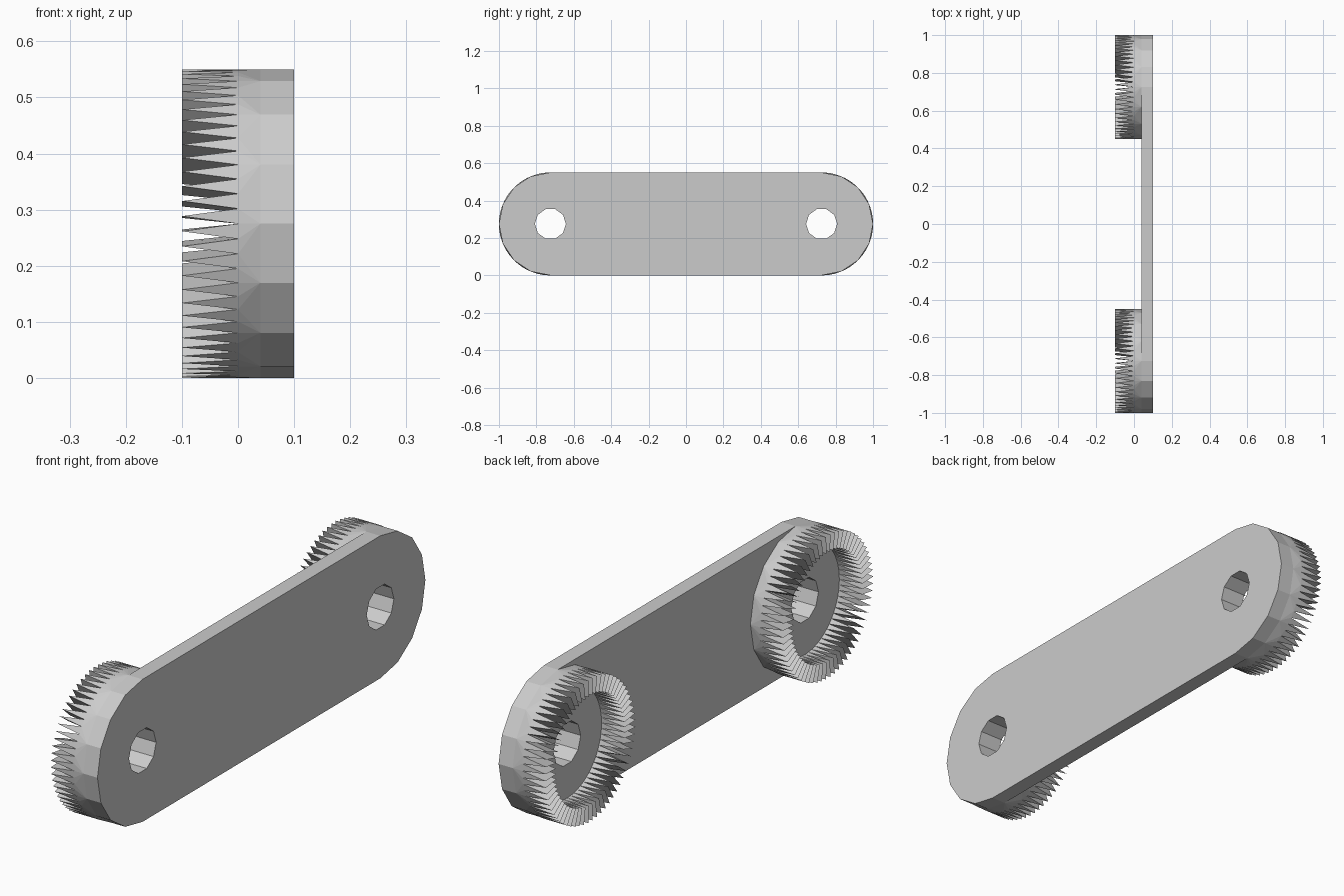
import bpy, bmesh
from math import sin, cos, pi, tau

cube = bpy.data.objects.get("Cube")
if cube:
    bpy.data.objects.remove(cube)

R, R_IN, R_HOLE = 0.275, 0.21, 0.083     # end radius, tooth ring inside, bolt hole
PIVOT = 0.725                            # distance of each pivot from the middle
X_FACE, X_BACK, X_FLOOR, X_TIP = 0.1, 0.04, 0.0, -0.1
SIDES, HOLE_SIDES, FAN = 16, 10, 4
TEETH = SIDES * FAN

grey = bpy.data.materials.new("plain grey")
grey.use_nodes = True
colour = (0.6, 0.6, 0.6, 1)
grey.diffuse_color = colour
grey.node_tree.nodes["Principled BSDF"].inputs["Base Color"].default_value = colour


def ring(bm, x, y, radius, count, phase=0.0):
    return [bm.verts.new((x, y + radius * cos(tau * (i + phase) / count),
                          R + radius * sin(tau * (i + phase) / count)))
            for i in range(count)]


def loop_edges(bm, verts):
    return [bm.edges.get(p) or bm.edges.new(p)
            for p in zip(verts, verts[1:] + verts[:1])]


def finish(bm, name):
    bmesh.ops.recalc_face_normals(bm, faces=bm.faces)
    mesh = bpy.data.meshes.new(name)
    bm.to_mesh(mesh)
    bm.free()
    mesh.materials.append(grey)
    obj = bpy.data.objects.new(name, mesh)
    bpy.context.collection.objects.link(obj)
    return obj


# Flat arm with rounded ends and two bolt holes
bm = bmesh.new()
outline = []
for end, start in ((1, -pi / 2), (-1, pi / 2)):
    for i in range(SIDES // 2 + 1):
        a = start + tau * i / SIDES
        outline.append(bm.verts.new((X_FACE, end * PIVOT + R * cos(a), R + R * sin(a))))
edges = loop_edges(bm, outline)
for y in (PIVOT, -PIVOT):
    edges += loop_edges(bm, ring(bm, X_FACE, y, R_HOLE, HOLE_SIDES))
bmesh.ops.triangle_fill(bm, edges=edges, use_beauty=True, normal=(1, 0, 0))
made = bmesh.ops.extrude_face_region(bm, geom=bm.faces[:], use_keep_orig=True)
bmesh.ops.translate(bm, vec=(X_BACK - X_FACE, 0, 0),
                    verts=[g for g in made["geom"] if isinstance(g, bmesh.types.BMVert)])
finish(bm, "arm")


# Round hub with a ring of radial teeth around a recessed floor
def toothed_hub(name, y):
    bm = bmesh.new()
    base = ring(bm, X_BACK, y, R, SIDES)
    root_out = ring(bm, X_FLOOR, y, R, TEETH)
    root_in = ring(bm, X_FLOOR, y, R_IN, TEETH)
    tip_out = ring(bm, X_TIP, y, R, TEETH, 0.5)
    tip_in = ring(bm, X_TIP, y, R_IN, TEETH, 0.5)
    # Wall fanning from the coarse arm end to the fine tooth roots
    for i in range(SIDES):
        a, b = base[i], base[(i + 1) % SIDES]
        r = [root_out[(i * FAN + k) % TEETH] for k in range(FAN + 1)]
        mid = FAN // 2
        bm.faces.new((a, b, r[mid]))
        for k in range(FAN):
            bm.faces.new((a if k < mid else b, r[k], r[k + 1]))
    # Teeth: two slopes and two pointed ends each
    for i in range(TEETH):
        j = (i + 1) % TEETH
        bm.faces.new((root_out[i], root_in[i], tip_in[i], tip_out[i]))
        bm.faces.new((tip_out[i], tip_in[i], root_in[j], root_out[j]))
        bm.faces.new((root_out[i], tip_out[i], root_out[j]))
        bm.faces.new((root_in[i], root_in[j], tip_in[i]))
    # Floor and bolt hole
    hole = ring(bm, X_FLOOR, y, R_HOLE, HOLE_SIDES)
    hole_back = ring(bm, X_BACK, y, R_HOLE, HOLE_SIDES)
    bmesh.ops.triangle_fill(bm, edges=loop_edges(bm, root_in) + loop_edges(bm, hole),
                            use_beauty=True, normal=(-1, 0, 0))
    for i in range(HOLE_SIDES):
        j = (i + 1) % HOLE_SIDES
        bm.faces.new((hole[i], hole[j], hole_back[j], hole_back[i]))
    # Back seated on the arm
    bmesh.ops.triangle_fill(bm, edges=loop_edges(bm, base) + loop_edges(bm, hole_back),
                            use_beauty=True, normal=(1, 0, 0))
    finish(bm, name)


toothed_hub("front_toothed_hub", -PIVOT)
toothed_hub("back_toothed_hub", PIVOT)
